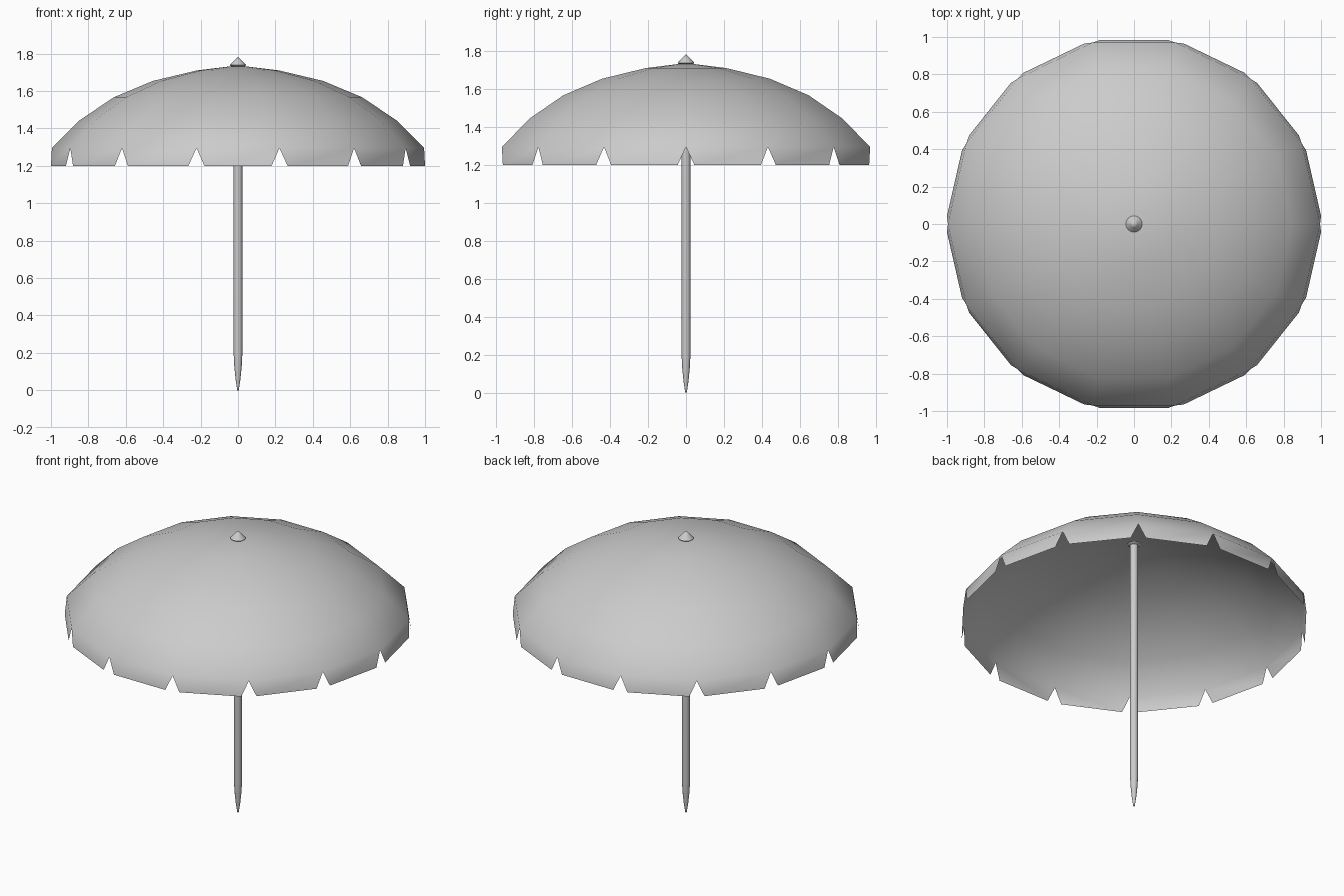
import bpy
import bmesh
from math import cos, sin, tau
from mathutils import Vector

if "Cube" in bpy.data.objects:
    bpy.data.objects.remove(bpy.data.objects["Cube"], do_unlink=True)

grey = bpy.data.materials.new("plain_grey")
grey.use_nodes = True
grey.diffuse_color = (0.6, 0.6, 0.6, 1)
for node in grey.node_tree.nodes:
    if node.type == "BSDF_PRINCIPLED":
        node.inputs["Base Color"].default_value = grey.diffuse_color


def ring(bm, radius, z, sides):
    return [bm.verts.new((radius * cos(tau * i / sides), radius * sin(tau * i / sides), z))
            for i in range(sides)]


def lathe(bm, profile, sides):
    """Surface of revolution from (radius, z) pairs running upward; radius 0 is a tip."""
    rings = [ring(bm, r, z, sides) if r else bm.verts.new((0, 0, z)) for r, z in profile]
    for low, high in zip(rings, rings[1:]):
        for i in range(sides):
            j = (i + 1) % sides
            if isinstance(high, list):
                bm.faces.new((low[i], low[j], high[j], high[i]))
            else:
                bm.faces.new((low[i], low[j], high))
    return rings


def finish(bm, name, angle=None):
    mesh = bpy.data.meshes.new(name)
    bm.to_mesh(mesh)
    bm.free()
    mesh.materials.append(grey)
    obj = bpy.data.objects.new(name, mesh)
    bpy.context.collection.objects.link(obj)
    bpy.ops.object.select_all(action="DESELECT")
    obj.select_set(True)
    bpy.context.view_layer.objects.active = obj
    if angle is None:
        bpy.ops.object.shade_smooth()
    else:
        bpy.ops.object.shade_smooth_by_angle(angle=angle)
    return obj


# Canopy: fourteen-sided dome with a hanging, notched valance
SIDES = 14
bm = bmesh.new()
dome = [(0.995, 1.295), (0.845, 1.445), (0.663, 1.567), (0.455, 1.654), (0.22, 1.71), (0, 1.737)]
rim = lathe(bm, dome, SIDES)[0]
hem = [Vector((1.01 * cos(tau * i / SIDES), 1.01 * sin(tau * i / SIDES), 1.2)) for i in range(SIDES)]
for i in range(SIDES):
    j = (i + 1) % SIDES
    start = bm.verts.new(hem[i].lerp(hem[j], 0.1))
    end = bm.verts.new(hem[i].lerp(hem[j], 0.9))
    bm.faces.new((start, end, rim[j], rim[i]))
finish(bm, "canopy")

# Pole with a tapered ground spike
bm = bmesh.new()
spike = lathe(bm, [(0.004, 0), (0.013, 0.06), (0.02, 0.13), (0.0235, 0.2), (0.0235, 1.73)], 12)
bm.faces.new(list(reversed(spike[0])))
bm.faces.new(spike[-1])
finish(bm, "pole", 0.7)

# Finial on the crown
bm = bmesh.new()
cap = lathe(bm, [(0.03, 1.725), (0.044, 1.738), (0.02, 1.764), (0, 1.783)], 16)
bm.faces.new(list(reversed(cap[0])))
finish(bm, "finial", 0.9)
